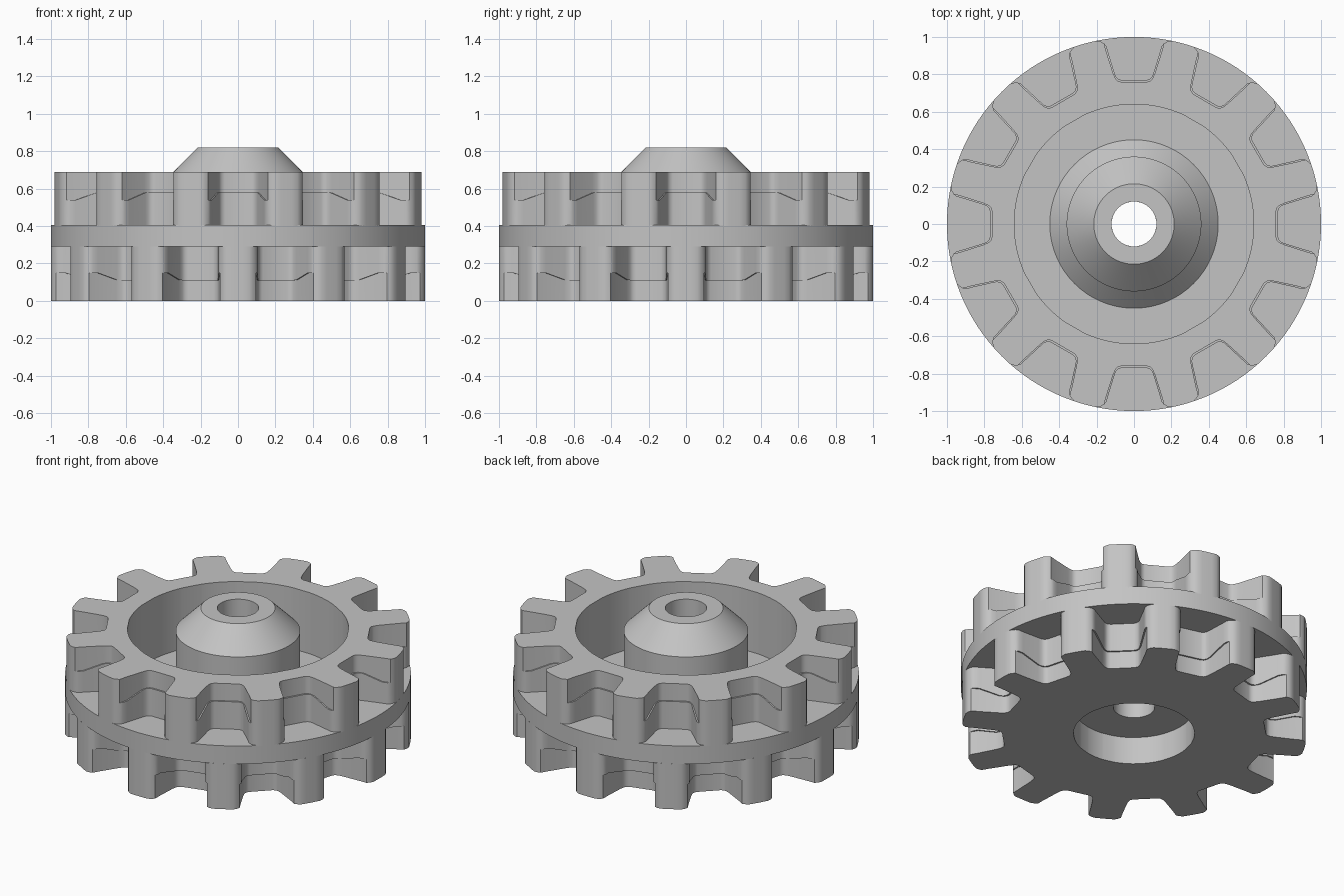
import bpy, bmesh, math

if "Cube" in bpy.data.objects:
    bpy.data.objects.remove(bpy.data.objects["Cube"])

# Single plain material
grey = bpy.data.materials.new("plain_grey")
grey.use_nodes = True
colour = (0.55, 0.55, 0.55, 1)
grey.diffuse_color = colour
grey.node_tree.nodes["Principled BSDF"].inputs["Base Color"].default_value = colour

TEETH = 12
PITCH = math.tau / TEETH

# Half of a notch as (sideways, outward), from the rim to the notch floor
HALF_NOTCH = [(0.2, 0.98), (0.178, 0.975), (0.16, 0.965), (0.147, 0.95),
              (0.139, 0.92), (0.105, 0.81), (0.098, 0.79), (0.086, 0.776), (0.068, 0.77)]


def outline(step, turn):
    """Toothed outline as (angle, radius); step widens the notches."""
    half = []
    for t, r in HALF_NOTCH:
        angle, radius = math.atan2(t, r), math.hypot(t, r)
        if radius < 0.975:
            angle += step * 0.9 if r > 0.8 else step * 0.4
            radius -= step if r < 0.8 else 0
        half.append((angle, min(radius, 1)))
    notch = [(-a, r) for a, r in half] + half[::-1]
    edge = half[0][0]
    notch += [(edge + (PITCH - 2 * edge) * k / 4, 1) for k in (1, 2, 3)]
    return [(a + turn + i * PITCH, r) for i in range(TEETH) for a, r in notch]


def level(ring, z):
    return [(a, r, z) for a, r in ring]


def circle(ring, radius, z):
    return [(a, radius, z) for a, r in ring]


def loft(name, rings):
    """Bridge closed rings of (angle, radius, height) in order."""
    bm = bmesh.new()
    loops = [[bm.verts.new((r * math.cos(a), r * math.sin(a), z)) for a, r, z in ring]
             for ring in rings]
    for a, b in zip(loops, loops[1:]):
        for i in range(len(a)):
            j = (i + 1) % len(a)
            bm.faces.new((a[i], b[i], b[j], a[j]))
    bmesh.ops.remove_doubles(bm, verts=bm.verts, dist=0.00001)
    mesh = bpy.data.meshes.new(name)
    bm.to_mesh(mesh)
    bm.free()
    obj = bpy.data.objects.new(name, mesh)
    bpy.context.collection.objects.link(obj)
    mesh.materials.append(grey)
    bpy.ops.object.select_all(action='DESELECT')
    obj.select_set(True)
    bpy.context.view_layer.objects.active = obj
    bpy.ops.object.shade_smooth_by_angle(angle=math.radians(32))
    return obj


def tooth_wall(turn, height):
    """Toothed wall with a thin ledge in each notch, from its outer face inward."""
    wide, narrow = outline(0.01, turn), outline(0, turn)

    def ledge(ring):
        return [(a, r, height(0.58 - 0.04 * min(max((r - 0.81) / 0.12, 0), 1)))
                for a, r in ring]

    return wide, [level(wide, height(0.69)), ledge(wide), ledge(narrow),
                  level(narrow, height(0.4))]


# Upper toothed ring around the open dish
wide, wall = tooth_wall(0, lambda z: z)
loft("upper_toothed_ring", [circle(wide, 0.64, 0.3), circle(wide, 0.64, 0.69)] + wall)

# Lower toothed ring, mirrored and turned half a tooth, with its round recess
wide, wall = tooth_wall(PITCH / 2, lambda z: 0.69 - z)
loft("lower_toothed_ring", wall[::-1] + [circle(wide, 0.35, 0), circle(wide, 0.35, 0.175),
                                         circle(wide, 0.12, 0.175)])

# Turned parts
ROUND = [(math.tau * i / 128, 1) for i in range(128)]


def lathe(name, profile):
    return loft(name, [circle(ROUND, r, z) for r, z in profile])


lathe("middle_flange", [(0.74, 0.405), (1, 0.405), (1, 0.29), (0.74, 0.29)])
lathe("hub_and_dish_floor", [(0.12, 0.175), (0.12, 0.82), (0.215, 0.82), (0.36, 0.675),
                             (0.36, 0.39), (0.45, 0.3), (0.645, 0.3)])
